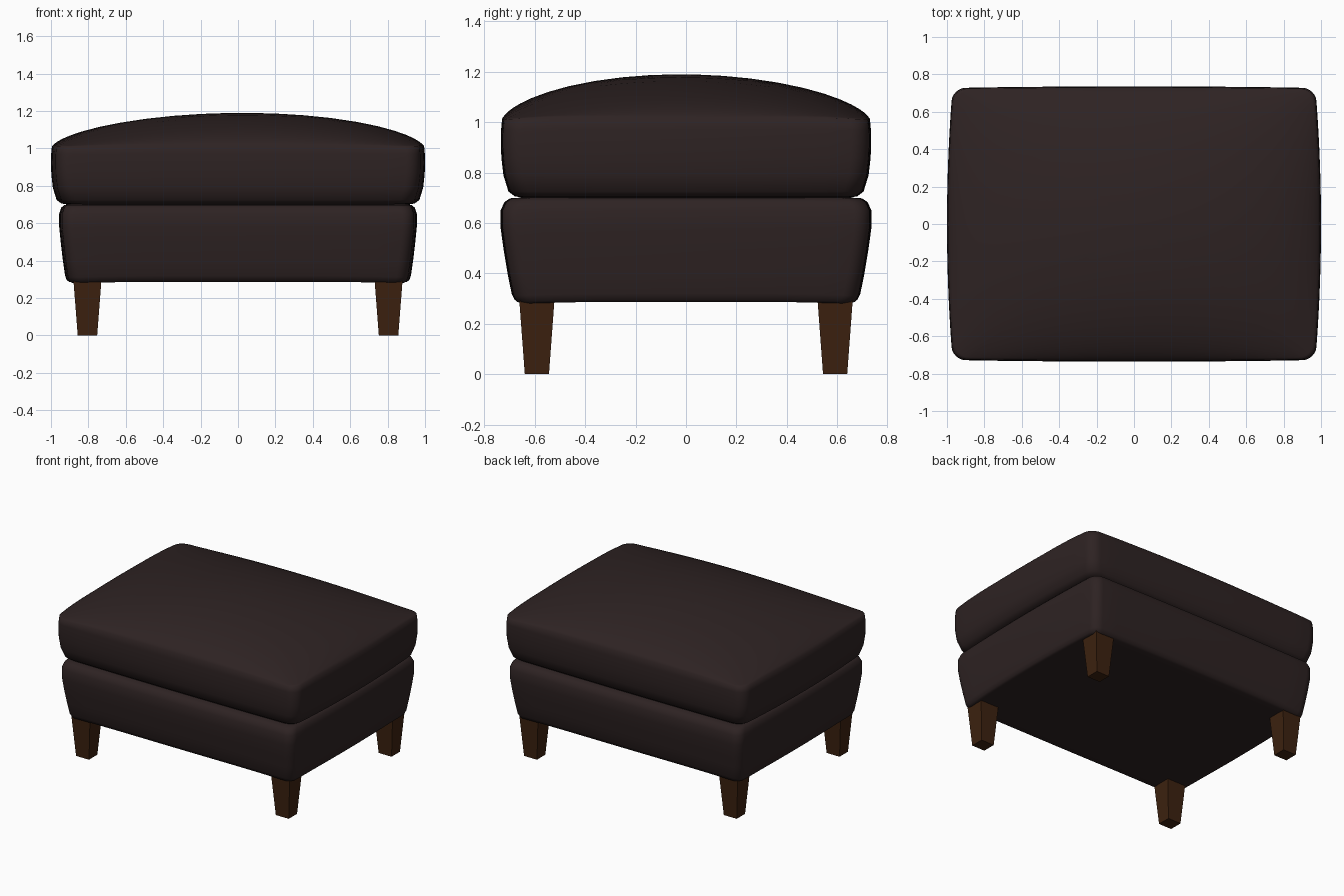
import bpy, bmesh, math

if "Cube" in bpy.data.objects:
    bpy.data.objects.remove(bpy.data.objects["Cube"])


def material(name, rgb):
    m = bpy.data.materials.new(name)
    m.diffuse_color = (*rgb, 1)
    m.use_nodes = True
    m.node_tree.nodes["Principled BSDF"].inputs["Base Color"].default_value = m.diffuse_color
    return m


LEATHER = material("dark brown leather", (0.027, 0.0165, 0.0165))
WOOD = material("brown wood", (0.046, 0.0155, 0.005))


def outline(hx, hy, r, bx, by):
    """Rounded rectangle with gently bulging sides."""
    pts = []
    for k, (sx, sy) in enumerate([(1, 1), (-1, 1), (-1, -1), (1, -1)]):
        arc = []
        for i in range(7):
            a = math.pi / 2 * (k + i / 6)
            arc.append((sx * (hx - r) + r * math.cos(a),
                        sy * (hy - r) + r * math.sin(a)))
        if pts:
            pts += between(pts[-1], arc[0])
        pts += arc
    pts += between(pts[-1], pts[0])
    return [(x + bx * (x / hx) * (1 - (y / hy) ** 2),
             y + by * (y / hy) * (1 - (x / hx) ** 2)) for x, y in pts]


def between(a, b, n=14):
    return [(a[0] + (b[0] - a[0]) * i / n, a[1] + (b[1] - a[1]) * i / n)
            for i in range(1, n)]


def loft(name, rings, mat):
    """Skin a stack of rings, closing both ends with a fan."""
    bm = bmesh.new()
    loops = [[bm.verts.new(p) for p in ring] for ring in rings]
    n = len(loops[0])
    for a, b in zip(loops, loops[1:]):
        for i in range(n):
            j = (i + 1) % n
            bm.faces.new((a[i], a[j], b[j], b[i]))
    for loop in (loops[0], loops[-1]):
        z = sum(v.co.z for v in loop) / n
        c = bm.verts.new((0, 0, z))
        for i in range(n):
            bm.faces.new((loop[i], loop[(i + 1) % n], c))
    bmesh.ops.recalc_face_normals(bm, faces=bm.faces)
    for f in bm.faces:
        f.smooth = True
    me = bpy.data.meshes.new(name)
    bm.to_mesh(me)
    bm.free()
    me.materials.append(mat)
    ob = bpy.data.objects.new(name, me)
    bpy.context.collection.objects.link(ob)
    return ob


def dome(x, y):
    u, v = min(abs(x), 1), min(abs(y) / 0.735, 1)
    rise = ((1 - u * u) * (1 - v * v)) ** 0.6
    return 1.0 + 0.19 * rise * (1 + 0.03 * x - 0.05 * y)


# Cushion: soft sides, then a domed top made of shrinking rings
rings = []
for inset, z in [(0.40, 0.70), (0.09, 0.70), (0.055, 0.706), (0.03, 0.725),
                 (0.01, 0.79), (0.002, 0.86), (0, 0.92), (0.001, 0.97)]:
    rings.append([(x, y, z) for x, y in
                  outline(0.97 - inset, 0.727 - inset, 0.07, 0.03, 0.008)])
edge = outline(0.965, 0.722, 0.07, 0.03, 0.008)
for s in (1, 0.985, 0.965, 0.94, 0.9, 0.84, 0.75, 0.64, 0.5, 0.35, 0.2, 0.06):
    rings.append([(x * s, y * s, dome(x * s, y * s)) for x, y in edge])
loft("cushion", rings, LEATHER)

# Upholstered base, tapering downward, corners drooping a little
rings = []
for inset, z in [(0.40, 0.29), (0.10, 0.288), (0.06, 0.287), (0.045, 0.295),
                 (0.035, 0.32), (0.022, 0.40), (0.01, 0.49), (0, 0.58),
                 (0, 0.65), (0.012, 0.683), (0.03, 0.698), (0.08, 0.702),
                 (0.40, 0.702)]:
    ring = []
    for x, y in outline(0.938 - inset * 0.9, 0.728 - inset * 1.25,
                        0.06, 0.018, 0.008):
        droop = 0.012 * abs(x / 0.93 * y / 0.7) ** 4 if z < 0.4 else 0
        ring.append((x, y, z - droop))
    rings.append(ring)
loft("base", rings, LEATHER)

# Four tapered square legs
for sx, side in ((-1, "left"), (1, "right")):
    for sy, end in ((-1, "front"), (1, "back")):
        cx, cy = sx * 0.805, sy * 0.592
        square = [(-1, -1), (1, -1), (1, 1), (-1, 1)]
        bm = bmesh.new()
        low = [bm.verts.new((cx + 0.052 * a, cy + 0.048 * b, 0)) for a, b in square]
        top = [bm.verts.new((cx + 0.076 * a, cy + 0.071 * b, 0.31)) for a, b in square]
        bm.faces.new(low[::-1])
        bm.faces.new(top)
        for i in range(4):
            j = (i + 1) % 4
            bm.faces.new((low[i], low[j], top[j], top[i]))
        me = bpy.data.meshes.new(f"{end}_{side}_leg")
        bm.to_mesh(me)
        bm.free()
        me.materials.append(WOOD)
        ob = bpy.data.objects.new(f"{end}_{side}_leg", me)
        bpy.context.collection.objects.link(ob)
